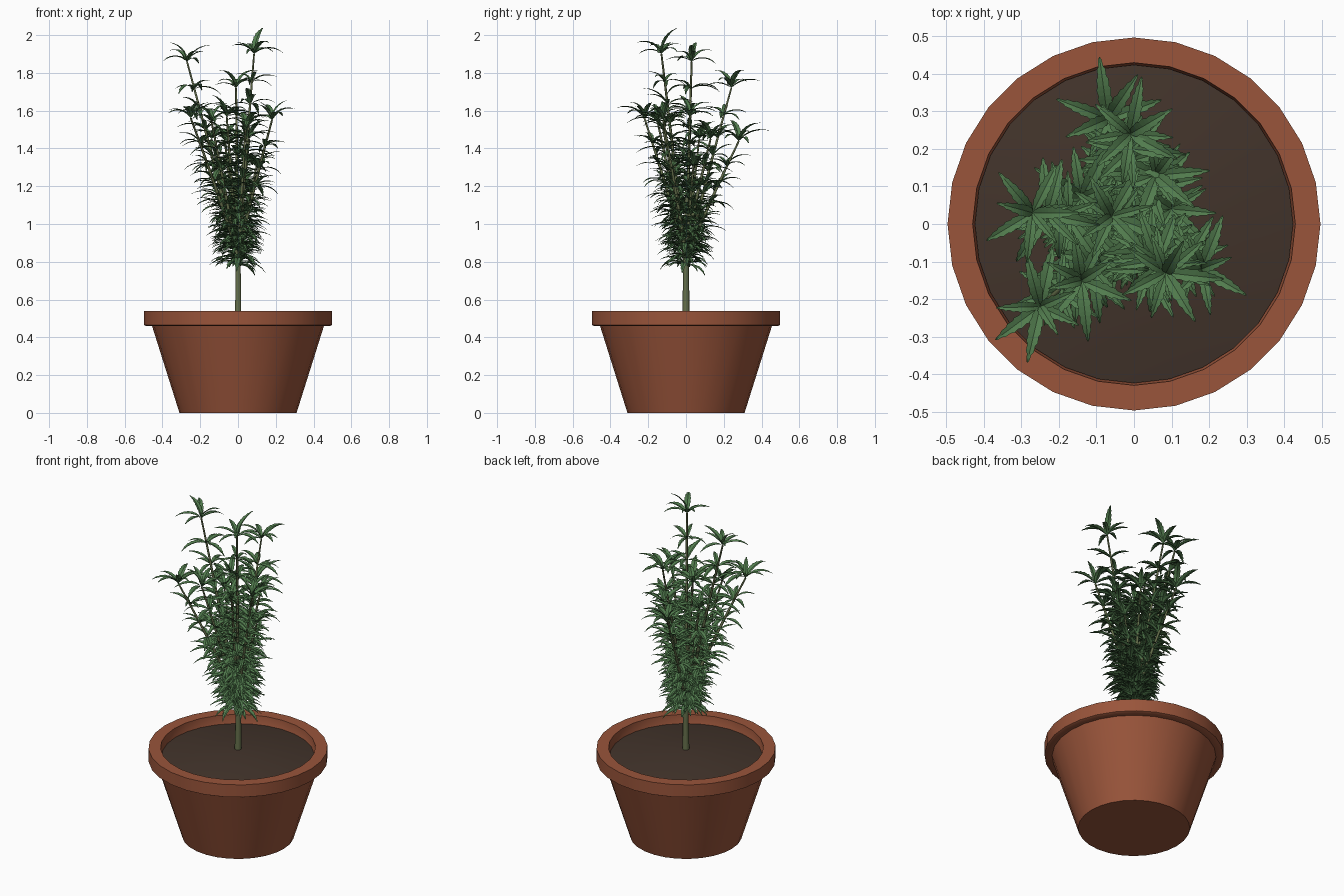
import bpy, bmesh, math, random
from mathutils import Vector

random.seed(11)
cube = bpy.data.objects.get("Cube")
if cube:
    bpy.data.objects.remove(cube, do_unlink=True)


def material(name, rgb):
    m = bpy.data.materials.new(name)
    m.use_nodes = True
    m.diffuse_color = (*rgb, 1)
    m.node_tree.nodes["Principled BSDF"].inputs["Base Color"].default_value = (*rgb, 1)
    return m


TERRACOTTA = material("terracotta", (0.32, 0.09, 0.043))
SOIL = material("dark soil", (0.055, 0.034, 0.024))
LEAF = material("leaf green", (0.083, 0.2, 0.075))
STEM = material("stem olive", (0.13, 0.16, 0.07))
SIDES = 28


def finish(bm, name, mat, angle=None):
    me = bpy.data.meshes.new(name)
    bm.to_mesh(me)
    bm.free()
    me.materials.append(mat)
    ob = bpy.data.objects.new(name, me)
    bpy.context.collection.objects.link(ob)
    if angle:
        bpy.ops.object.select_all(action="DESELECT")
        ob.select_set(True)
        bpy.context.view_layer.objects.active = ob
        bpy.ops.object.shade_smooth_by_angle(angle=math.radians(angle))


def lathe(name, profile, mat):
    """Turn a radius/height profile around z; open ends are capped."""
    bm = bmesh.new()
    rings = []
    for r, z in profile:
        turn = [math.tau * i / SIDES for i in range(SIDES)]
        rings.append([bm.verts.new((r * math.cos(a), r * math.sin(a), z)) for a in turn])
    for lo, hi in zip(rings, rings[1:]):
        for i in range(SIDES):
            j = (i + 1) % SIDES
            bm.faces.new((lo[i], lo[j], hi[j], hi[i]))
    bm.faces.new(rings[0][::-1])
    bm.faces.new(rings[-1])
    finish(bm, name, mat, 30)


def tube(name, points, r0, r1):
    """Tapered stem along a path."""
    cu = bpy.data.curves.new(name, "CURVE")
    cu.dimensions = "3D"
    cu.bevel_depth = 1
    cu.bevel_resolution = 1
    cu.use_fill_caps = True
    sp = cu.splines.new("POLY")
    sp.points.add(len(points) - 1)
    for i, p in enumerate(points):
        sp.points[i].co = (*p, 1)
        sp.points[i].radius = r0 + (r1 - r0) * i / (len(points) - 1)
    cu.materials.append(STEM)
    ob = bpy.data.objects.new(name, cu)
    bpy.context.collection.objects.link(ob)


def leaflet(bm, base, heading, rise, droop, length, width):
    """Arching, folded blade with forward-pointing teeth on both edges."""
    out = Vector((math.cos(heading), math.sin(heading), 0))
    side = Vector((-out.y, out.x, 0))
    steps = 14
    p = Vector(base)
    prev = None
    for i in range(steps + 1):
        t = i / steps
        pitch = rise + (droop - rise) * t
        along = out * math.cos(pitch) + Vector((0, 0, math.sin(pitch)))
        up = side.cross(along) * -1
        tooth = 1.0 if i % 2 else 0.82
        w = width * tooth * math.sin(math.pi * t ** 0.8) ** 0.9 if 0 < i < steps else width * 0.03
        lift = up * w * 0.35 + along * (length * 0.03 if i % 2 else 0)
        row = [bm.verts.new(q) for q in (p + side * w + lift, p, p - side * w + lift)]
        if prev:
            for k in (0, 1):
                bm.faces.new((prev[k + 1], row[k + 1], row[k], prev[k]))
        prev = row
        p = p + along * (length / steps)


def whorl(bm, base, count, size, rise, spread):
    """Ring of leaflets spreading from one node, arching over at the tips."""
    start = random.uniform(0, math.tau)
    for i in range(count):
        heading = start + math.tau * (i + random.uniform(-0.4, 0.4)) / count
        tilt = rise + random.uniform(-spread, spread)
        length = size * random.uniform(0.75, 1.12)
        leaflet(bm, base, heading, tilt, tilt - random.uniform(1.0, 1.5), length, length * 0.11)


# Pot with an overhanging rim and a hollow top
lathe("flower_pot", [(0.31, 0), (0.455, 0.46), (0.488, 0.46), (0.497, 0.465), (0.497, 0.54),
                     (0.43, 0.54), (0.424, 0.475), (0.40, 0.44)], TERRACOTTA)

# Gently mounded soil bed
lathe("soil", [(0.40, 0.45), (0.424, 0.487), (0.30, 0.508), (0.15, 0.524), (0.04, 0.53)], SOIL)

# Main stem
tube("main_stem", [(0, 0, 0.48), (0.002, 0, 0.7), (-0.005, 0, 0.95), (-0.015, 0.005, 1.2)],
     0.020, 0.009)

# Branches: tip position and the height where each leaves the main stem
BRANCHES = [
    ((-0.27, 0.03, 1.86), 0.80),
    ((0.085, -0.13, 1.90), 0.76),
    ((-0.01, 0.24, 1.72), 0.80),
    ((-0.25, -0.22, 1.56), 0.84),
    ((0.18, -0.12, 1.55), 0.84),
    ((-0.07, 0.28, 1.44), 0.82),
    ((0.06, 0.13, 1.45), 0.88),
    ((-0.14, -0.15, 1.54), 0.80),
    ((-0.06, 0.02, 1.57), 0.76),
    ((0.10, 0.04, 1.31), 0.84),
    ((-0.14, 0.07, 1.45), 0.82),
    ((0.04, -0.12, 1.50), 0.82),
]
for n, (tip, z0) in enumerate(BRANCHES, 1):
    a, b = Vector((0, 0, z0)), Vector(tip)
    mid = a.lerp(b, 0.5)
    mid.x *= 0.93
    mid.y *= 0.93

    def at(t):
        return a * (1 - t) ** 2 + mid * (2 * t * (1 - t)) + b * t * t

    tube(f"branch_{n}", [at(i / 8) for i in range(9)], 0.011, 0.005)

    # Leaf whorls get closer together towards the base
    bm = bmesh.new()
    total, dist, gap = (b - a).length, 0.0, 0.15
    while dist < total:
        if dist == 0:
            whorl(bm, b, 8, 0.165, 0.95, 0.5)
        else:
            whorl(bm, at(1 - dist / total), 6, 0.15, 0.7, 0.4)
        dist += gap
        gap = max(gap * 0.82, 0.06)
    finish(bm, f"foliage_{n}", LEAF)

# Dense lower foliage around the main stem
bm = bmesh.new()
for i in range(9):
    whorl(bm, (0, 0, 0.775 + i * 0.04), 8, 0.155, 0.5, 0.3)
finish(bm, "lower_foliage", LEAF)
